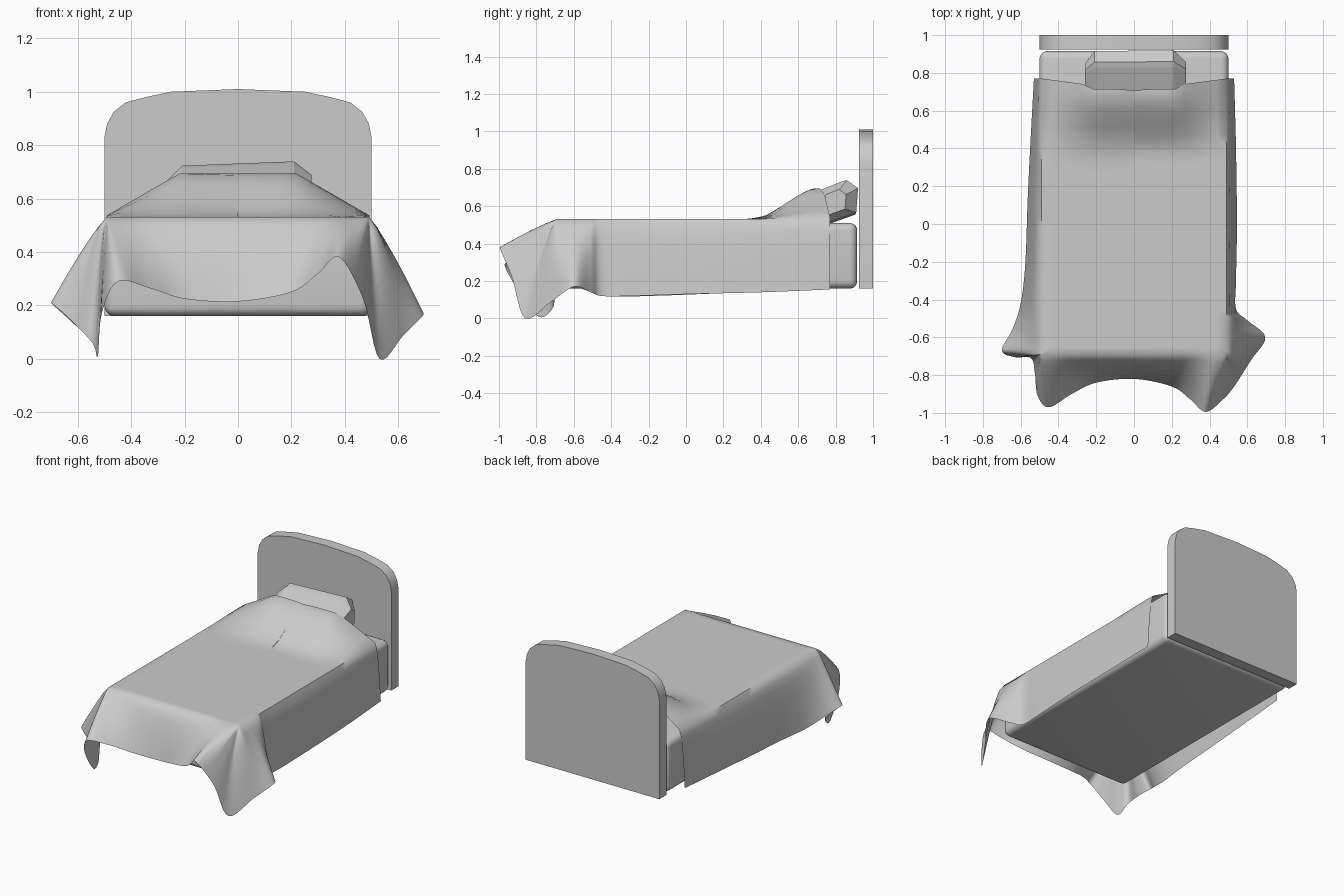
import bpy, bmesh, math
from mathutils import Vector

if "Cube" in bpy.data.objects:
    bpy.data.objects.remove(bpy.data.objects["Cube"])


def make_object(name, bm, smooth=None):
    bmesh.ops.recalc_face_normals(bm, faces=bm.faces)
    mesh = bpy.data.meshes.new(name)
    bm.to_mesh(mesh)
    bm.free()
    obj = bpy.data.objects.new(name, mesh)
    bpy.context.collection.objects.link(obj)
    if smooth:
        bpy.context.view_layer.objects.active = obj
        obj.select_set(True)
        bpy.ops.object.shade_smooth_by_angle(angle=math.radians(smooth))
        obj.select_set(False)
    return obj


def skin(bm, rings, closed):
    """Join successive rows of points with quads."""
    rows = [[bm.verts.new(p) for p in r] for r in rings]
    n = len(rows[0])
    for a, b in zip(rows, rows[1:]):
        for i in range(n if closed else n - 1):
            j = (i + 1) % n
            bm.faces.new((a[i], a[j], b[j], b[i]))
    return rows


# Headboard: mirrored arched profile, extruded in y
half = [(0.5, 0.16), (0.5, 0.83), (0.49, 0.88), (0.465, 0.925),
        (0.42, 0.96), (0.345, 0.98), (0.25, 1.0)]
outline = half + [(0, 1.01)] + [(-x, z) for x, z in reversed(half)]
bm = bmesh.new()
rows = skin(bm, [[(x, y, z) for x, z in outline] for y in (0.925, 1.0)], True)
for r in rows:
    bm.faces.new(r)
make_object("headboard", bm, 30)

# Mattress: rounded box
bm = bmesh.new()
bmesh.ops.create_cube(bm, size=1)
for v in bm.verts:
    v.co = (v.co.x, 0.11 + v.co.y * 1.61, 0.335 + v.co.z * 0.35)
bmesh.ops.bevel(bm, geom=bm.edges[:], offset=0.04, segments=5, profile=0.5, affect='EDGES')
make_object("mattress", bm, 40)

# Pillow: faceted wedge leaning on the headboard, ends drawn in
side = [(0.48, 0.53), (0.60, 0.505), (0.77, 0.51), (0.91, 0.56),
        (0.92, 0.69), (0.86, 0.733), (0.83, 0.725), (0.68, 0.665)]
cy, cz = 0.76, 0.61
bm = bmesh.new()
rings = []
for x, s in ((-0.26, 0.55), (-0.21, 0.97), (0.21, 1.0), (0.275, 0.6)):
    rings.append([(x, cy + (y - cy) * s, cz + (z - cz) * s + 0.03 * x * s) for y, z in side])
rows = skin(bm, rings, True)
bm.faces.new(rows[0])
bm.faces.new(rows[-1])
make_object("pillow", bm)

# Blanket: hem path round the bed, from back right to back left
hem = [(0.53, 0.77, 0.155), (0.54, 0.4, 0.14), (0.545, 0.0, 0.13), (0.54, -0.3, 0.12),
       (0.54, -0.45, 0.12), (0.60, -0.51, 0.14), (0.695, -0.60, 0.17), (0.62, -0.72, 0.09),
       (0.53, -0.86, 0.0), (0.47, -0.93, 0.22), (0.38, -0.995, 0.38), (0.30, -0.93, 0.32),
       (0.20, -0.86, 0.25), (0.0, -0.82, 0.215), (-0.20, -0.84, 0.225), (-0.33, -0.90, 0.265),
       (-0.45, -0.97, 0.29), (-0.51, -0.91, 0.17), (-0.525, -0.79, 0.01), (-0.545, -0.71, 0.06),
       (-0.63, -0.705, 0.15), (-0.70, -0.67, 0.21), (-0.645, -0.56, 0.16), (-0.60, -0.42, 0.12),
       (-0.575, -0.2, 0.12), (-0.56, 0.2, 0.135), (-0.53, 0.77, 0.155)]


def smooth_path(pts, steps):
    p = [Vector(q) for q in pts]
    p = [p[0]] + p + [p[-1]]
    out = []
    for a, b, c, d in zip(p, p[1:], p[2:], p[3:]):
        for i in range(steps):
            t = i / steps
            out.append(0.5 * (2 * b + (c - a) * t + (2 * a - 5 * b + 4 * c - d) * t * t
                              + (3 * b - a - 3 * c + d) * t ** 3))
    return out + [p[-1]]


def clamp(v, lo, hi):
    return max(lo, min(hi, v))


def top_height(x, y):
    """Flat top, tented up over the pillow."""
    t = clamp((y - 0.38) / 0.30, 0, 1)
    rise = 0.5 * t + 0.5 * t * t * (3 - 2 * t)
    return 0.532 + 0.162 * rise * clamp((0.5 - abs(x)) / 0.28, 0, 1)


path = smooth_path(hem, 6)
edge = [Vector((clamp(h.x * 1.15, -0.49, 0.49), clamp(h.y, -0.69, 0.77), 0.53)) for h in path]
spine = [Vector((0, clamp(0.705 - (0.77 - e.y) * 0.73, -0.35, 0.705), 0)) for e in edge]

rings = []
N = 9
for i in range(N + 1):
    row = []
    for s, e in zip(spine, edge):
        p = s.lerp(e, i / N)
        if p.y > 0.6 and abs(p.x) < 0.23:
            p.y = min(p.y, 0.715)
        p.z = top_height(p.x, p.y)
        row.append(p)
    rings.append(row)
for i in range(1, 11):
    s = i / 10
    row = []
    for e, h in zip(edge, path):
        reach = (h.xy - e.xy).length
        k = s ** (0.5 if reach < 0.1 else 0.85 if reach > 0.2 else 0.5 + 3.5 * (reach - 0.1))
        row.append((e.x + (h.x - e.x) * k, e.y + (h.y - e.y) * k, 0.53 + (h.z - 0.53) * s))
    rings.append(row)
bm = bmesh.new()
skin(bm, rings, False)
bmesh.ops.remove_doubles(bm, verts=bm.verts, dist=0.0008)
make_object("blanket", bm, 60)
